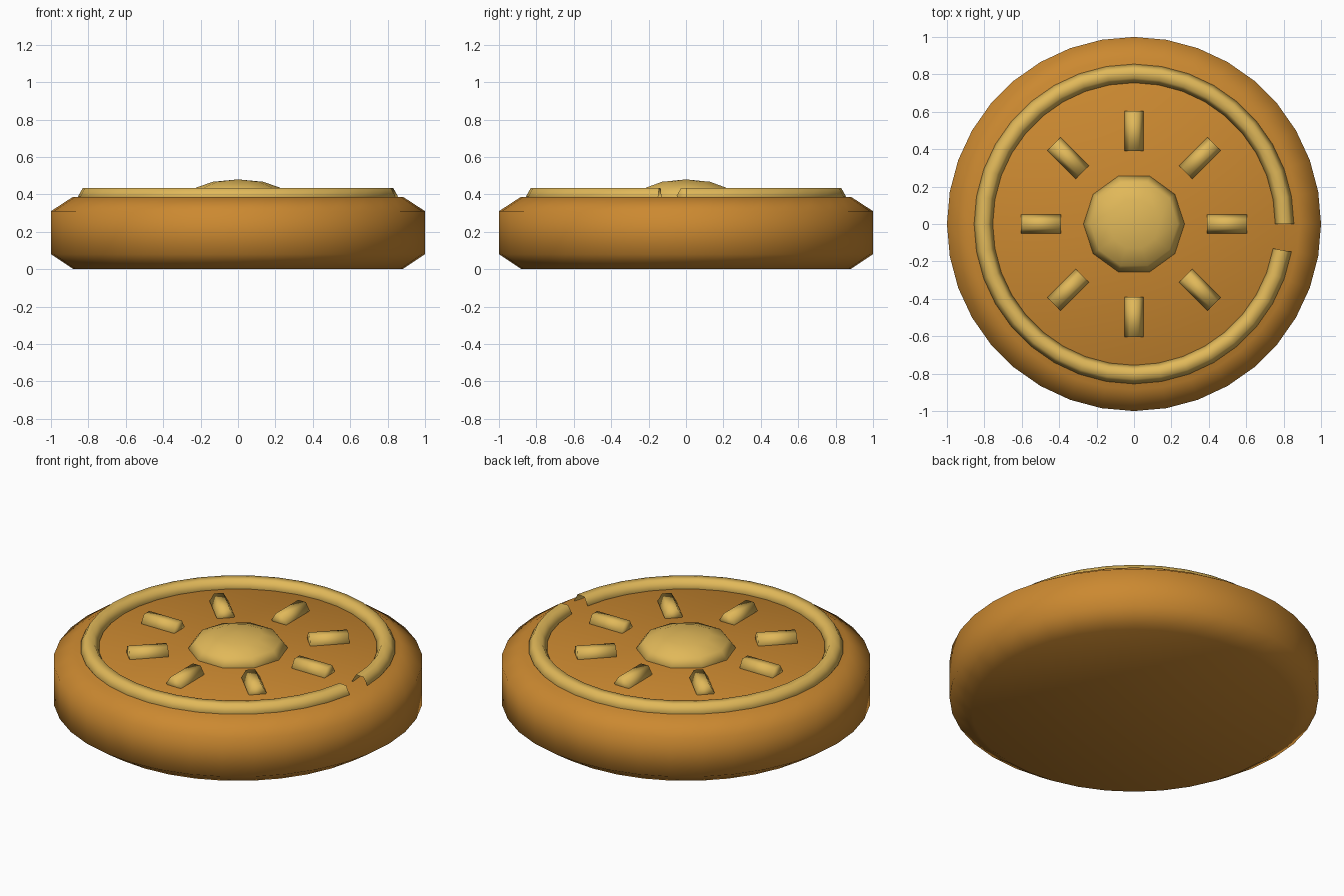
import bpy, bmesh
from math import radians, sin, cos, pi
from mathutils import Matrix

if "Cube" in bpy.data.objects:
    bpy.data.objects.remove(bpy.data.objects["Cube"])


def material(name, colour):
    mat = bpy.data.materials.new(name)
    mat.use_nodes = True
    mat.diffuse_color = (*colour, 1)
    mat.node_tree.nodes["Principled BSDF"].inputs["Base Color"].default_value = (*colour, 1)
    return mat


BRONZE = material("bronze orange", (0.60, 0.25, 0.03))
GOLD = material("pale gold", (0.75, 0.48, 0.10))
TOP = 0.385       # height of the disc's upper face
TUBE = 0.05       # radius of the raised hexagonal trim


def finish(bm, name, mat):
    bmesh.ops.recalc_face_normals(bm, faces=bm.faces)
    for face in bm.faces:
        face.smooth = True
    mesh = bpy.data.meshes.new(name)
    bm.to_mesh(mesh)
    bm.free()
    mesh.materials.append(mat)
    obj = bpy.data.objects.new(name, mesh)
    bpy.context.collection.objects.link(obj)
    return obj


def hexagon(bm, x, z):
    """Flat-topped hexagon outline in the XZ plane."""
    return [bm.verts.new((x + TUBE * cos(i * pi / 3), 0, z + TUBE * sin(i * pi / 3)))
            for i in range(6)]


# Disc body: stacked rings with chamfered rims, closed by flat caps
bm = bmesh.new()
SIDES = 36
rings = []
for r, z in [(0.88, 0), (1, 0.08), (1, 0.31), (0.885, TOP)]:
    rings.append([bm.verts.new((r * cos(2 * pi * i / SIDES), r * sin(2 * pi * i / SIDES), z))
                  for i in range(SIDES)])
for low, high in zip(rings, rings[1:]):
    for i in range(SIDES):
        j = (i + 1) % SIDES
        bm.faces.new((low[i], low[j], high[j], high[i]))
bm.faces.new(rings[0])
bm.faces.new(rings[-1])
finish(bm, "disc_body", BRONZE)

# Raised rim ring with a small gap, open at both ends
bm = bmesh.new()
section = hexagon(bm, 0.805, TOP + 0.005)
edges = [bm.edges.new((section[i], section[(i + 1) % 6])) for i in range(6)]
bmesh.ops.spin(bm, geom=section + edges, cent=(0, 0, 0), axis=(0, 0, 1),
               angle=radians(350), steps=35)
finish(bm, "rim_ring", GOLD)

# Central dome: flattened sphere half sunk into the disc
bm = bmesh.new()
bmesh.ops.create_uvsphere(bm, u_segments=10, v_segments=6, radius=1)
bmesh.ops.transform(bm, verts=bm.verts, matrix=(
    Matrix.Translation((0, 0, TOP)) @ Matrix.Diagonal((0.27, 0.27, 0.095, 1))
    @ Matrix.Rotation(pi / 2, 4, "Z")))
finish(bm, "centre_dome", GOLD)

# Eight short rays around the dome
for k in range(8):
    bm = bmesh.new()
    end = bm.faces.new(hexagon(bm, 0, TOP + 0.007))
    extruded = bmesh.ops.extrude_face_region(bm, geom=[end], use_keep_orig=True)["geom"]
    tips = [v for v in extruded if isinstance(v, bmesh.types.BMVert)]
    bmesh.ops.translate(bm, verts=tips, vec=(0, 0.215, 0))
    bmesh.ops.translate(bm, verts=bm.verts, vec=(0, 0.39, 0))
    bmesh.ops.rotate(bm, verts=bm.verts, cent=(0, 0, 0),
                     matrix=Matrix.Rotation(k * pi / 4, 3, "Z"))
    finish(bm, f"ray_{k + 1}", GOLD)
